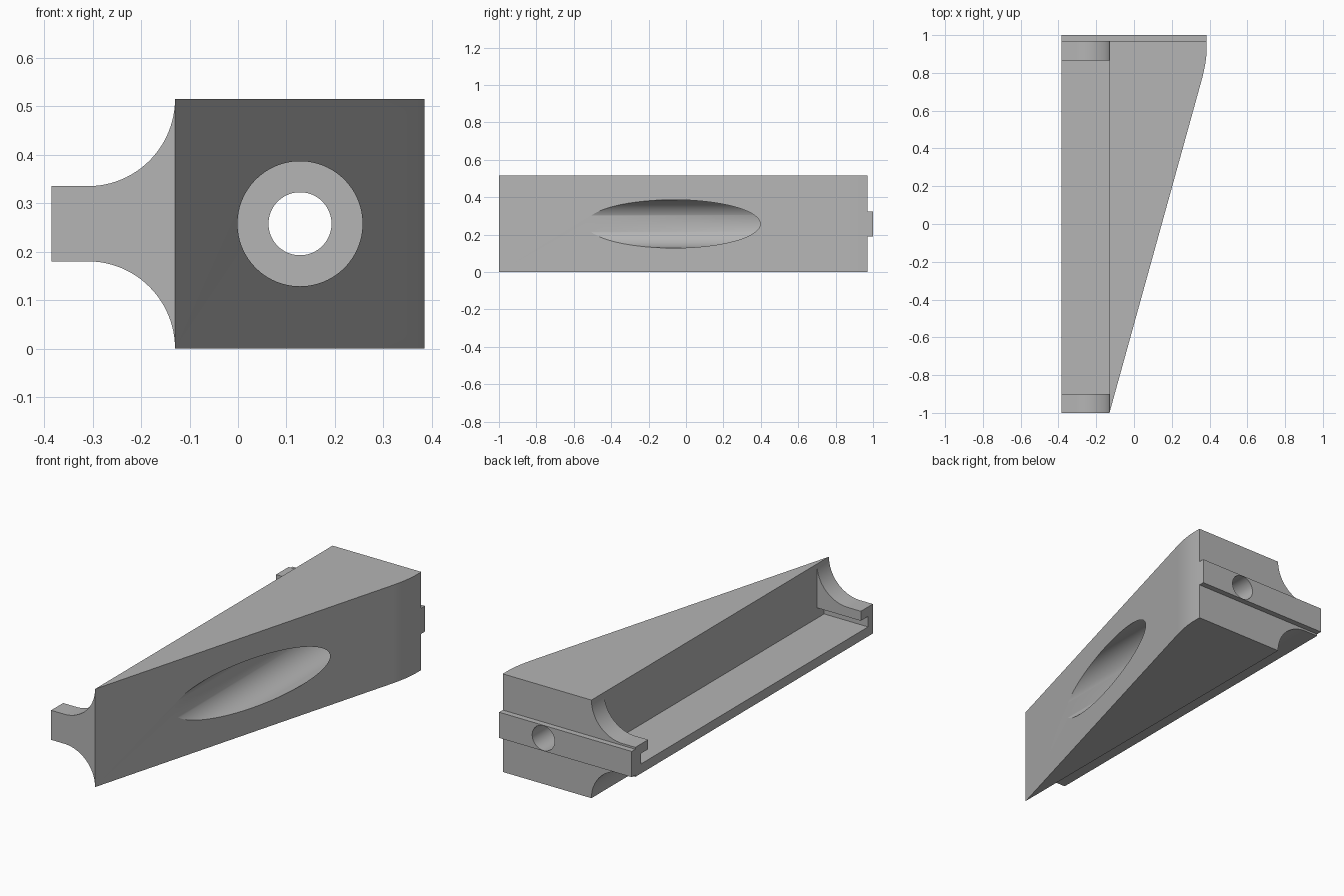
import bpy, bmesh, math
from mathutils import Matrix

old = bpy.data.objects.get("Cube")
if old:
    bpy.data.objects.remove(old, do_unlink=True)

grey = bpy.data.materials.new("plain_grey")
grey.use_nodes = True
colour = (0.46, 0.46, 0.46, 1)
grey.diffuse_color = colour
grey.node_tree.nodes["Principled BSDF"].inputs["Base Color"].default_value = colour


def make_object(name, bm):
    bmesh.ops.recalc_face_normals(bm, faces=bm.faces)
    mesh = bpy.data.meshes.new(name)
    bm.to_mesh(mesh)
    bm.free()
    mesh.materials.append(grey)
    obj = bpy.data.objects.new(name, mesh)
    bpy.context.collection.objects.link(obj)
    return obj


def prism(name, points, offset):
    """Extrude a closed outline of 3D points by an offset."""
    bm = bmesh.new()
    face = bm.faces.new([bm.verts.new(p) for p in points])
    ext = bmesh.ops.extrude_face_region(bm, geom=[face])
    moved = [v for v in ext["geom"] if isinstance(v, bmesh.types.BMVert)]
    bmesh.ops.translate(bm, verts=moved, vec=offset)
    return make_object(name, bm)


def box(name, x0, x1, y0, y1, z0, z1):
    return prism(name, [(x0, y0, z0), (x1, y0, z0), (x1, y1, z0), (x0, y1, z0)], (0, 0, z1 - z0))


def bore(name, radius, y0, y1):
    bm = bmesh.new()
    bmesh.ops.create_cone(bm, cap_ends=True, segments=96, radius1=radius, radius2=radius,
                          depth=y1 - y0,
                          matrix=Matrix.Translation((0.128, (y0 + y1) / 2, MID))
                          @ Matrix.Rotation(math.pi / 2, 4, 'X'))
    return make_object(name, bm)


def combine(target, other, operation):
    mod = target.modifiers.new(operation.lower(), 'BOOLEAN')
    mod.operation, mod.object, mod.solver = operation, other, 'EXACT'
    bpy.context.view_layer.objects.active = target
    bpy.ops.object.modifier_apply(modifier=mod.name)
    bpy.data.objects.remove(other, do_unlink=True)


TIP, WALL, SIDE, TOP, BACK = -0.385, -0.13, 0.385, 0.515, 0.97
MID = TOP / 2
R = 0.18

# Tapered plan with a rounded corner, extruded upwards
corner = [(0.362, 0.776), (0.370, 0.81), (0.377, 0.845), (0.382, 0.88), (SIDE, 0.92)]
plan = [(TIP, -1), (WALL, -1)] + corner + [(SIDE, BACK), (TIP, BACK)]
body = prism("wedge_body", [(x, y, 0) for x, y in plan], (0, 0, TOP))

# End profile with the concave flange fillets, used to trim the plan
arc = []
for i in range(25):
    a = math.pi / 2 * i / 24
    arc.append((WALL - R + R * math.cos(a), R * math.sin(a)))
lower = [(0.6, 0)] + arc + [(-0.6, R)]
upper = [(x, TOP - z) for x, z in reversed(lower)]
trim = prism("profile_trim", [(x, -1.1, z) for x, z in lower + upper], (0, 2.2, 0))
combine(body, trim, 'INTERSECT')

# Back tongue
combine(body, box("tongue", TIP, SIDE, 0.95, 1, 0.19, 0.325), 'UNION')

# Flange pocket and the slot running under both of its ends
combine(body, box("pocket", -0.6, WALL, -0.9, 0.865, 0.23, 0.8), 'DIFFERENCE')
combine(body, box("slot", -0.6, WALL, -0.96, 0.925, 0.23, 0.285), 'DIFFERENCE')

# Counterbore through the slanted side and the through hole
combine(body, bore("counterbore", 0.129, -1.2, 0.72), 'DIFFERENCE')
combine(body, bore("through_hole", 0.065, 0.5, 1.2), 'DIFFERENCE')

# Smooth the curved walls, keep the edges crisp
bpy.ops.object.select_all(action='DESELECT')
body.select_set(True)
bpy.context.view_layer.objects.active = body
bpy.ops.object.shade_smooth_by_angle(angle=math.radians(25))
normals = body.modifiers.new("weighted_normals", 'WEIGHTED_NORMAL')
normals.keep_sharp = True
